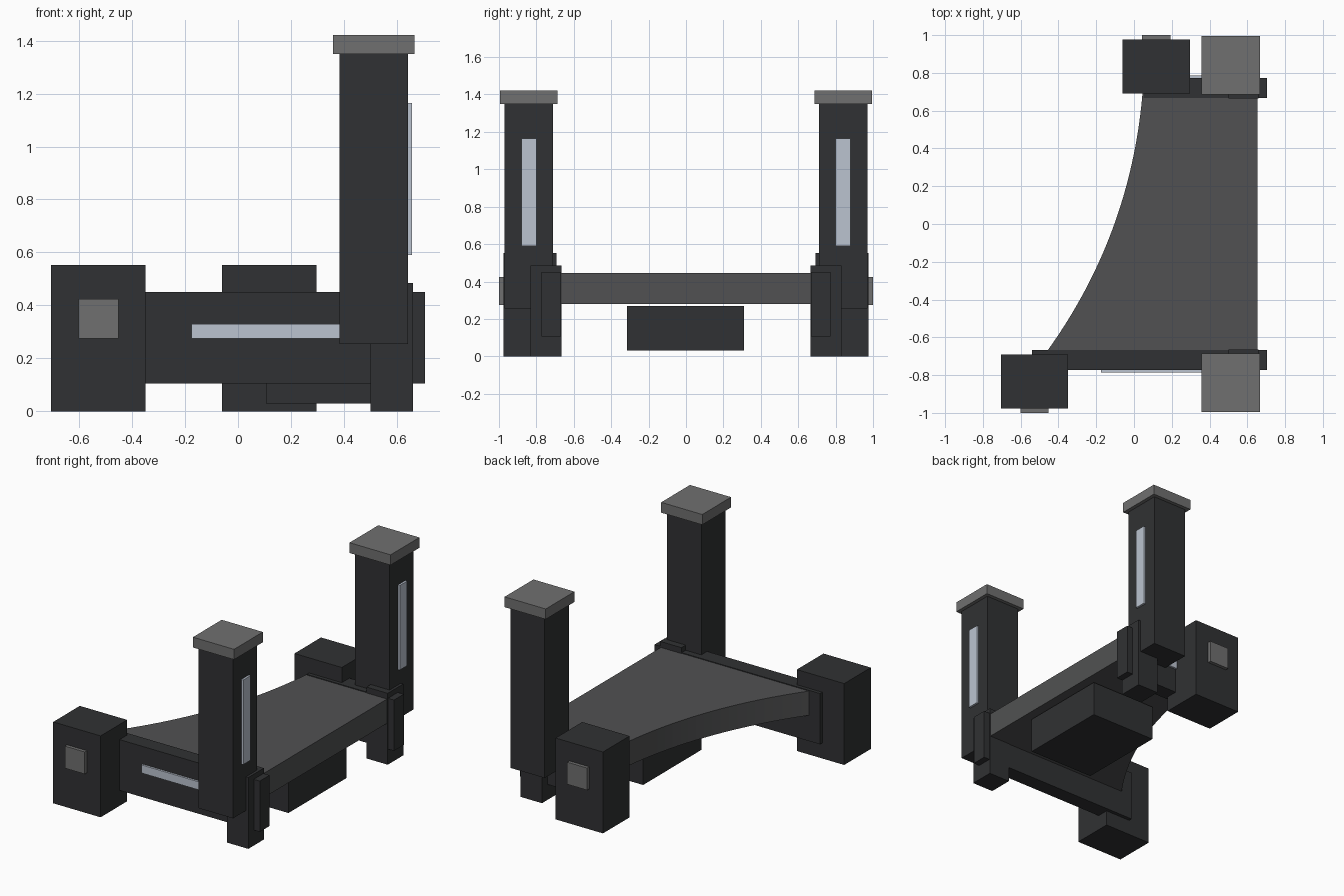
import bpy, bmesh
from mathutils import Vector

if "Cube" in bpy.data.objects:
    bpy.data.objects.remove(bpy.data.objects["Cube"])


def material(name, r, g, b):
    m = bpy.data.materials.new(name)
    m.diffuse_color = (r, g, b, 1)
    m.use_nodes = True
    m.node_tree.nodes["Principled BSDF"].inputs["Base Color"].default_value = m.diffuse_color
    return m


DARK = material("dark_shell", 0.030, 0.031, 0.033)
DECK = material("deck_grey", 0.082, 0.083, 0.085)
TRIM = material("trim_grey", 0.16, 0.16, 0.16)
LIGHT = material("light_strip", 0.50, 0.55, 0.63)


def finish(name, bm, mat):
    bmesh.ops.recalc_face_normals(bm, faces=bm.faces)
    mesh = bpy.data.meshes.new(name)
    bm.to_mesh(mesh)
    bm.free()
    mesh.materials.append(mat)
    ob = bpy.data.objects.new(name, mesh)
    bpy.context.collection.objects.link(ob)
    return ob


def box(name, x, y, z, mat):
    """Box from (min, max) ranges on each axis."""
    bm = bmesh.new()
    bmesh.ops.create_cube(bm, size=1)
    for v in bm.verts:
        v.co = [(a + b) / 2 + c * abs(b - a) for (a, b), c in zip((x, y, z), v.co)]
    return finish(name, bm, mat)


# Deck slab with a concave curved edge on its left
back, control, front = Vector((0.045, 0.69)), Vector((-0.02, -0.066)), Vector((-0.465, -0.68))
SEGMENTS = 24
outline = [Vector((0.655, -0.68)), Vector((0.655, 0.69))]
for i in range(SEGMENTS + 1):
    t = i / SEGMENTS
    outline.append(back * (1 - t) ** 2 + control * 2 * t * (1 - t) + front * t * t)
bm = bmesh.new()
face = bm.faces.new([bm.verts.new((p.x, p.y, 0.28)) for p in outline])
top = bmesh.ops.extrude_face_region(bm, geom=[face])["geom"]
bmesh.ops.translate(bm, vec=(0, 0, 0.165),
                    verts=[g for g in top if isinstance(g, bmesh.types.BMVert)])
finish("deck", bm, DECK)

# Box slung under the deck
box("underbody", (0.105, 0.60), (-0.315, 0.31), (0.03, 0.27), DARK)

# Each side: rail, end block with badge, foot, tower with cap, light strips
sides = (
    ("front", -1, -0.54, -0.705, (-0.175, 0.45)),
    ("back", 1, 0.05, -0.06, (0.20, 0.45)),
)
for side, s, rail_x, block_x, strip in sides:
    def part(name, x, y, z, mat=DARK):
        return box(f"{side}_{name}", x, sorted((s * y[0], s * y[1])), z, mat)

    part("rail", (rail_x, 0.705), (0.668, 0.773), (0.105, 0.45))
    part("rail_light", strip, (0.76, 0.787), (0.275, 0.33), LIGHT)
    part("end_block", (block_x, block_x + 0.356), (0.692, 0.977), (0, 0.553))
    part("badge", (block_x + 0.103, block_x + 0.253), (0.97, 1.0), (0.275, 0.425), TRIM)
    part("foot", (0.50, 0.66), (0.665, 0.832), (0, 0.485))
    part("tower", (0.383, 0.642), (0.711, 0.97), (0.255, 1.35))
    part("tower_cap", (0.358, 0.667), (0.686, 0.995), (1.35, 1.42), TRIM)
    part("tower_light", (0.63, 0.656), (0.80, 0.88), (0.59, 1.165), LIGHT)
